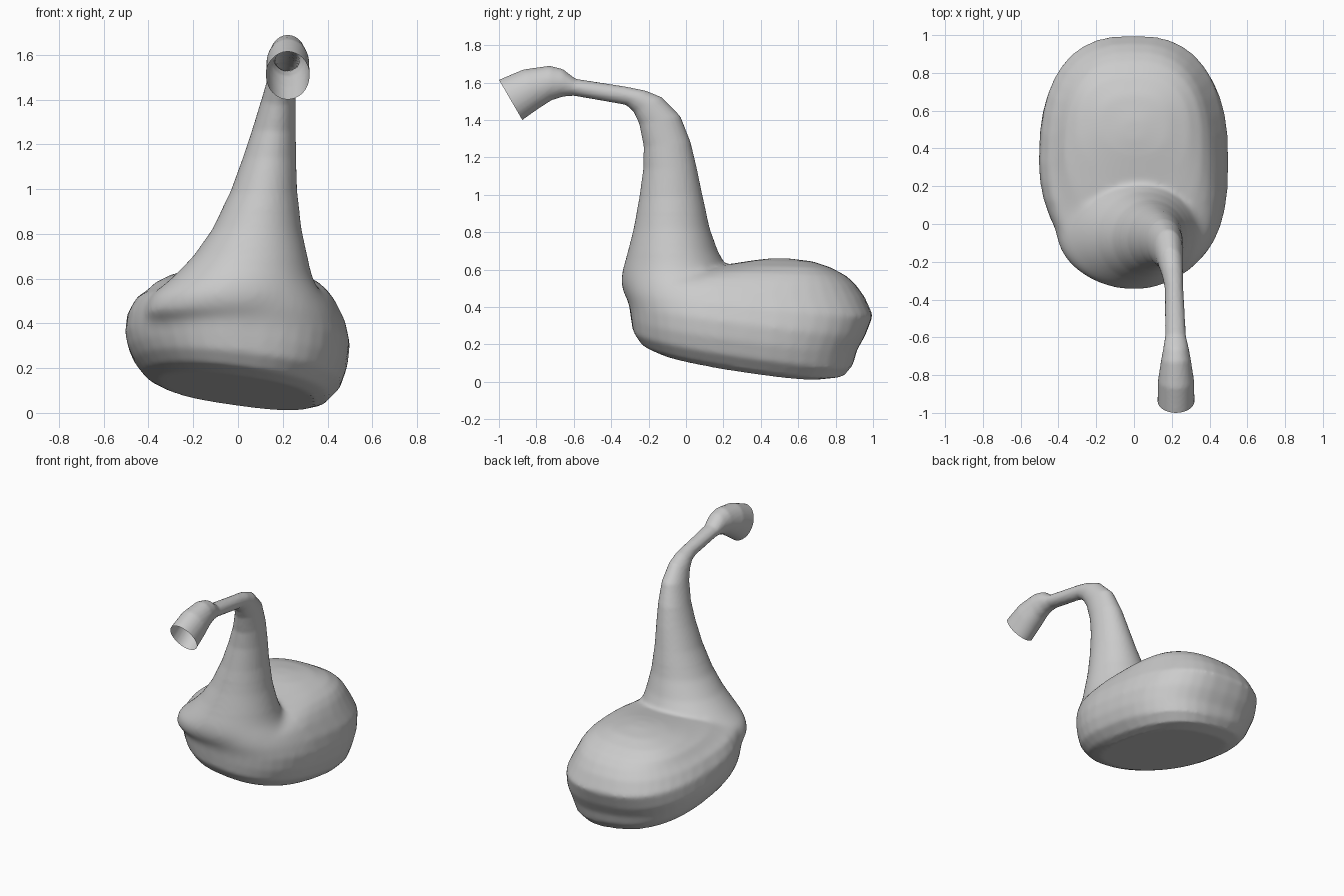
import bpy, bmesh
from math import sin, cos, pi, copysign
from mathutils import Vector

if "Cube" in bpy.data.objects:
    bpy.data.objects.remove(bpy.data.objects["Cube"])

SEG = 40


def spow(v, e):
    return copysign(abs(v) ** e, v)


def loft(name, rings):
    """Skin a list of closed rings and cap both ends."""
    bm = bmesh.new()
    loops = [[bm.verts.new(p) for p in ring] for ring in rings]
    for a, b in zip(loops, loops[1:]):
        for i in range(SEG):
            j = (i + 1) % SEG
            bm.faces.new((a[i], a[j], b[j], b[i]))
    bm.faces.new(loops[0][::-1])
    bm.faces.new(loops[-1])
    bmesh.ops.recalc_face_normals(bm, faces=bm.faces)
    mesh = bpy.data.meshes.new(name)
    bm.to_mesh(mesh)
    bm.free()
    ob = bpy.data.objects.new(name, mesh)
    bpy.context.collection.objects.link(ob)
    return ob


def body_ring(z, x0, x1, y0, y1, tx, ty):
    """Squarish oval (rounder at front left), tilted in x and y."""
    pts = []
    for i in range(SEG):
        a = 2 * pi * i / SEG
        c, s = cos(a), sin(a)
        e = 1 if c < 0 and s < 0 else 0.78
        x = (x0 + x1) / 2 + (x1 - x0) / 2 * spow(c, e)
        y = (y0 + y1) / 2 + (y1 - y0) / 2 * spow(s, e)
        pts.append(Vector((x, y, z - tx * x - ty * (y - 0.35))))
    return pts


def neck_ring(ya, za, yb, zb, x0, x1):
    """Oval spanning a front point and a back point."""
    pts = []
    for i in range(SEG):
        a = 2 * pi * i / SEG
        c, s = cos(a) / 2, sin(a) / 2
        pts.append(Vector(((x0 + x1) / 2 + (x1 - x0) * c,
                           (ya + yb) / 2 + (yb - ya) * s,
                           (za + zb) / 2 + (zb - za) * s)))
    return pts


# Rounded body on a tilted flat underside: height, x range, y range, tilts
body = loft("vessel", [body_ring(*r) for r in [
    (0.092, -.36, .34, -.15, .75, .14, .15),
    (0.12, -.42, .40, -.24, .85, .14, .15),
    (0.18, -.465, .46, -.285, .895, .12, .15),
    (0.25, -.49, .49, -.295, .915, .08, .14),
    (0.33, -.505, .50, -.305, .96, .05, .13),
    (0.42, -.495, .48, -.33, 1.0, .04, .10),
    (0.50, -.455, .435, -.335, .955, .02, .075),
    (0.545, -.41, .40, -.20, .91, .0, .05),
    (0.585, -.37, .36, -.02, .86, .0, .04),
    (0.622, -.30, .29, .21, .78, .0, .03),
    (0.65, -.18, .18, .36, .68, .0, .02),
    (0.66, -.05, .05, .45, .55, .0, .0),
]])

# Neck sweeping up, bending forward and flaring: front point, back point, x range
neck = loft("neck_and_spout", [neck_ring(*r) for r in [
    (-.22, .38, .22, .36, -.34, .36),
    (-.33, .46, .25, .42, -.42, .40),
    (-.35, .53, .26, .52, -.39, .375),
    (-.34, .60, .225, .60, -.30, .335),
    (-.31, .70, .17, .70, -.20, .31),
    (-.28, .82, .127, .82, -.115, .284),
    (-.25, .98, .087, 1.0, -.033, .264),
    (-.228, 1.14, .058, 1.14, .022, .259),
    (-.226, 1.26, .025, 1.28, .065, .258),
    (-.25, 1.38, -.03, 1.42, .105, .258),
    (-.28, 1.445, -.13, 1.522, .13, .258),
    (-.32, 1.48, -.22, 1.558, .15, .259),
    (-.37, 1.49, -.32, 1.578, .164, .261),
    (-.60, 1.53, -.59, 1.62, .165, .275),
    (-.66, 1.525, -.66, 1.673, .155, .29),
    (-.72, 1.505, -.73, 1.69, .143, .302),
    (-.79, 1.46, -.87, 1.67, .127, .318),
    (-.875, 1.40, -1.0, 1.615, .125, .32),
    (-.918, 1.375, -1.043, 1.59, .125, .32),
]])

# Merge neck into body as one even skin
join = body.modifiers.new("join", 'BOOLEAN')
join.operation = 'UNION'
join.solver = 'EXACT'
join.object = neck
skin = body.modifiers.new("skin", 'REMESH')
skin.mode = 'VOXEL'
skin.voxel_size = 0.013
dg = bpy.context.evaluated_depsgraph_get()
merged = bpy.data.meshes.new_from_object(body.evaluated_get(dg))
body.modifiers.clear()
body.data = merged
bpy.data.objects.remove(neck)

bm = bmesh.new()
bm.from_mesh(merged)

# Soften the join, most at the front
shoulder = [v for v in bm.verts if .38 < v.co.z < .68 and v.co.y < .12]
lower = [v for v in bm.verts if .08 < v.co.z < .9]
for verts, count in ((shoulder, 22), (lower, 6)):
    for _ in range(count):
        bmesh.ops.smooth_vert(bm, verts=verts, factor=0.5,
                              use_axis_x=True, use_axis_y=True, use_axis_z=True)

# Cut the spout mouth open
tip = [v for v in bm.verts if v.co.y < -.7]
tip_set = set(tip)
faces = [f for f in bm.faces if all(v in tip_set for v in f.verts)]
edges = [e for e in bm.edges if all(v in tip_set for v in e.verts)]
bmesh.ops.bisect_plane(bm, geom=tip + edges + faces, dist=1e-5,
                       plane_co=(.2225, -.9375, 1.5075),
                       plane_no=(0, -.215, -.125), clear_outer=True)
bm.to_mesh(merged)
bm.free()

bpy.context.view_layer.objects.active = body
body.select_set(True)
bpy.ops.object.shade_smooth_by_angle(angle=0.8)
